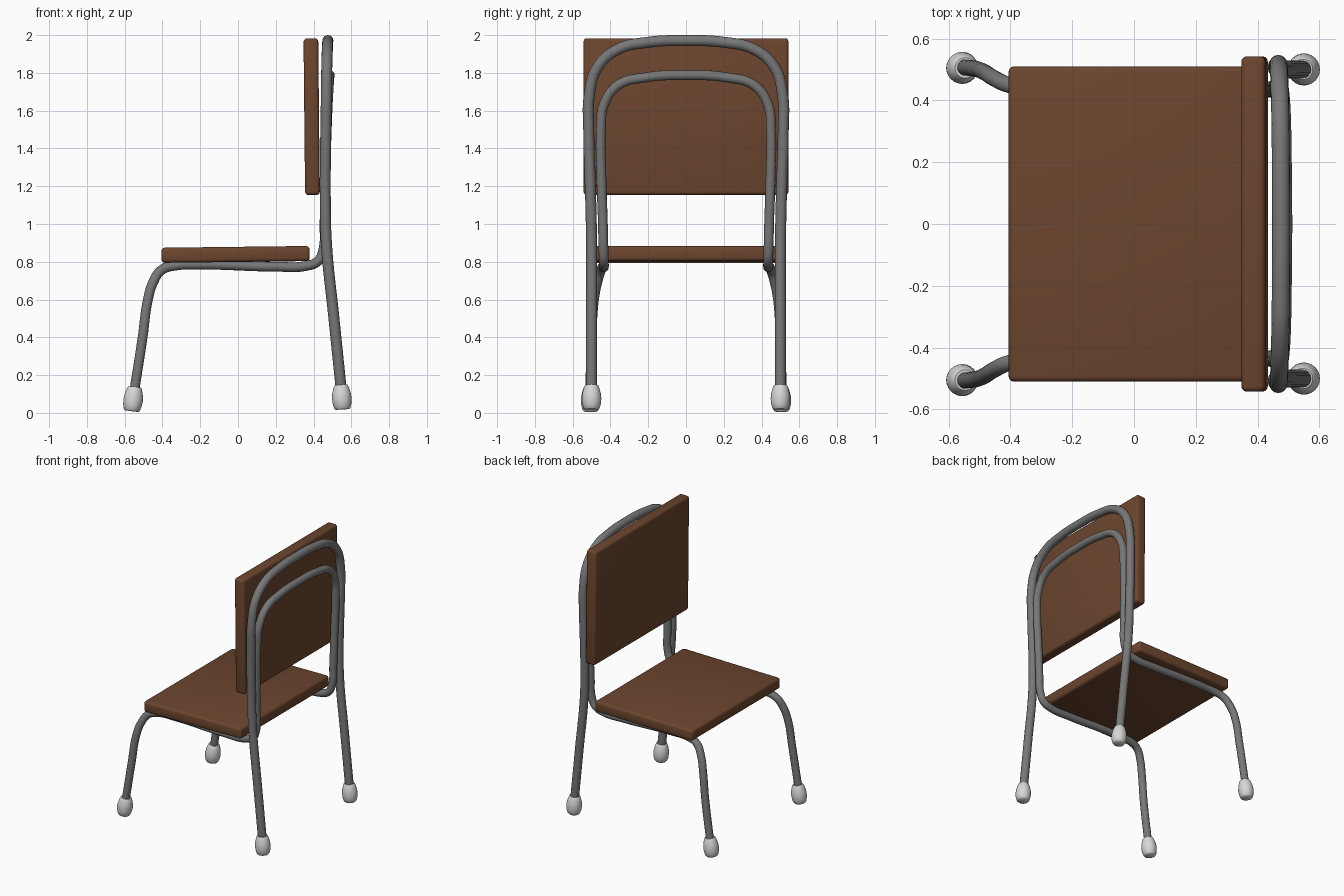
import bpy, bmesh, math
from mathutils import Matrix, Vector

if "Cube" in bpy.data.objects:
    bpy.data.objects.remove(bpy.data.objects["Cube"])


def material(name, rgb):
    m = bpy.data.materials.new(name)
    m.diffuse_color = (*rgb, 1)
    m.use_nodes = True
    m.node_tree.nodes["Principled BSDF"].inputs["Base Color"].default_value = m.diffuse_color
    return m


WOOD = material("brown wood", (0.150, 0.060, 0.028))
STEEL = material("grey steel", (0.185, 0.185, 0.185))
RUBBER = material("pale rubber", (0.68, 0.68, 0.67))


def add_mesh(name, bm, mat, angle=35):
    bmesh.ops.recalc_face_normals(bm, faces=bm.faces)
    me = bpy.data.meshes.new(name)
    bm.to_mesh(me)
    bm.free()
    me.materials.append(mat)
    ob = bpy.data.objects.new(name, me)
    bpy.context.collection.objects.link(ob)
    select(ob)
    bpy.ops.object.shade_smooth_by_angle(angle=math.radians(angle))
    return ob


def select(ob):
    bpy.ops.object.select_all(action='DESELECT')
    ob.select_set(True)
    bpy.context.view_layer.objects.active = ob


def board(name, centre, size, tilt, bevel):
    """Wooden panel with rounded edges, tilted about y."""
    bm = bmesh.new()
    bmesh.ops.create_cube(bm, size=1)
    bmesh.ops.scale(bm, vec=size, verts=bm.verts)
    bmesh.ops.bevel(bm, geom=bm.edges[:], offset=bevel, segments=3,
                    profile=0.5, affect='EDGES')
    bmesh.ops.transform(bm, verts=bm.verts, matrix=Matrix.Translation(centre)
                        @ Matrix.Rotation(tilt, 4, 'Y'))
    return add_mesh(name, bm, WOOD, 50)


def tube(name, half, radius):
    """Bent tube: half path ends at the centre plane and is mirrored in y."""
    pts = half + [(x, -y, z) for x, y, z in reversed(half[:-1])]
    cu = bpy.data.curves.new(name, 'CURVE')
    cu.dimensions = '3D'
    cu.bevel_depth = radius
    cu.bevel_resolution = 6
    cu.resolution_u = 8
    cu.use_fill_caps = True
    sp = cu.splines.new('BEZIER')
    sp.bezier_points.add(len(pts) - 1)
    for bp, p in zip(sp.bezier_points, pts):
        bp.co = p
        bp.handle_left_type = bp.handle_right_type = 'AUTO'
    cu.materials.append(STEEL)
    ob = bpy.data.objects.new(name, cu)
    bpy.context.collection.objects.link(ob)
    select(ob)
    bpy.ops.object.convert(target='MESH')
    bpy.ops.object.shade_smooth_by_angle(angle=math.radians(50))
    return bpy.context.object


def foot(name, base, lean):
    """Egg-shaped rubber cap turned from a profile."""
    profile = [(0, 0), (0.036, 0), (0.043, 0.008), (0.049, 0.03), (0.052, 0.058),
               (0.049, 0.085), (0.043, 0.108), (0.037, 0.125), (0.033, 0.130), (0, 0.130)]
    bm = bmesh.new()
    vs = [bm.verts.new((r, 0, z)) for r, z in profile]
    es = [bm.edges.new(p) for p in zip(vs, vs[1:])]
    bmesh.ops.spin(bm, geom=vs + es, cent=(0, 0, 0), axis=(0, 0, 1),
                   angle=math.tau, steps=24)
    bmesh.ops.remove_doubles(bm, verts=bm.verts, dist=1e-4)
    bmesh.ops.transform(bm, verts=bm.verts, matrix=Matrix.Translation(base)
                        @ Matrix.Rotation(lean, 4, 'Y'))
    return add_mesh(name, bm, RUBBER, 50)


# Wooden panels
board("seat", Vector((-0.013, 0, 0.839)), (0.785, 1.02, 0.08), -0.012, 0.018)
board("backrest", Vector((0.39, 0, 1.568)), (0.078, 1.085, 0.83), -0.010, 0.018)

# Rear legs and outer back hoop
tube("rear_leg_hoop", [
    (0.548, 0.50, 0.11), (0.508, 0.50, 0.50), (0.468, 0.50, 0.90),
    (0.462, 0.505, 1.15), (0.465, 0.515, 1.50), (0.468, 0.512, 1.68),
    (0.470, 0.468, 1.83), (0.473, 0.36, 1.925), (0.475, 0.20, 1.962),
    (0.476, 0, 1.971)], 0.029)

# Front legs, seat rails and inner back hoop
tube("front_leg_seat_hoop", [
    (-0.550, 0.507, 0.11), (-0.505, 0.50, 0.40), (-0.477, 0.487, 0.60),
    (-0.450, 0.470, 0.69), (-0.405, 0.450, 0.756), (-0.33, 0.437, 0.780),
    (-0.20, 0.435, 0.785), (0.20, 0.435, 0.774), (0.36, 0.435, 0.778),
    (0.425, 0.435, 0.805), (0.453, 0.437, 0.87), (0.458, 0.440, 1.0),
    (0.462, 0.448, 1.25), (0.470, 0.450, 1.50), (0.475, 0.435, 1.63),
    (0.481, 0.36, 1.735), (0.484, 0.22, 1.775), (0.486, 0, 1.788)], 0.026)

# Rubber feet
for side, s in (("left", -1), ("right", 1)):
    foot("front_foot_" + side, (-0.563, 0.505 * s, 0.009), 0.13)
    foot("rear_foot_" + side, (0.553, 0.50 * s, 0.018), -0.06)
